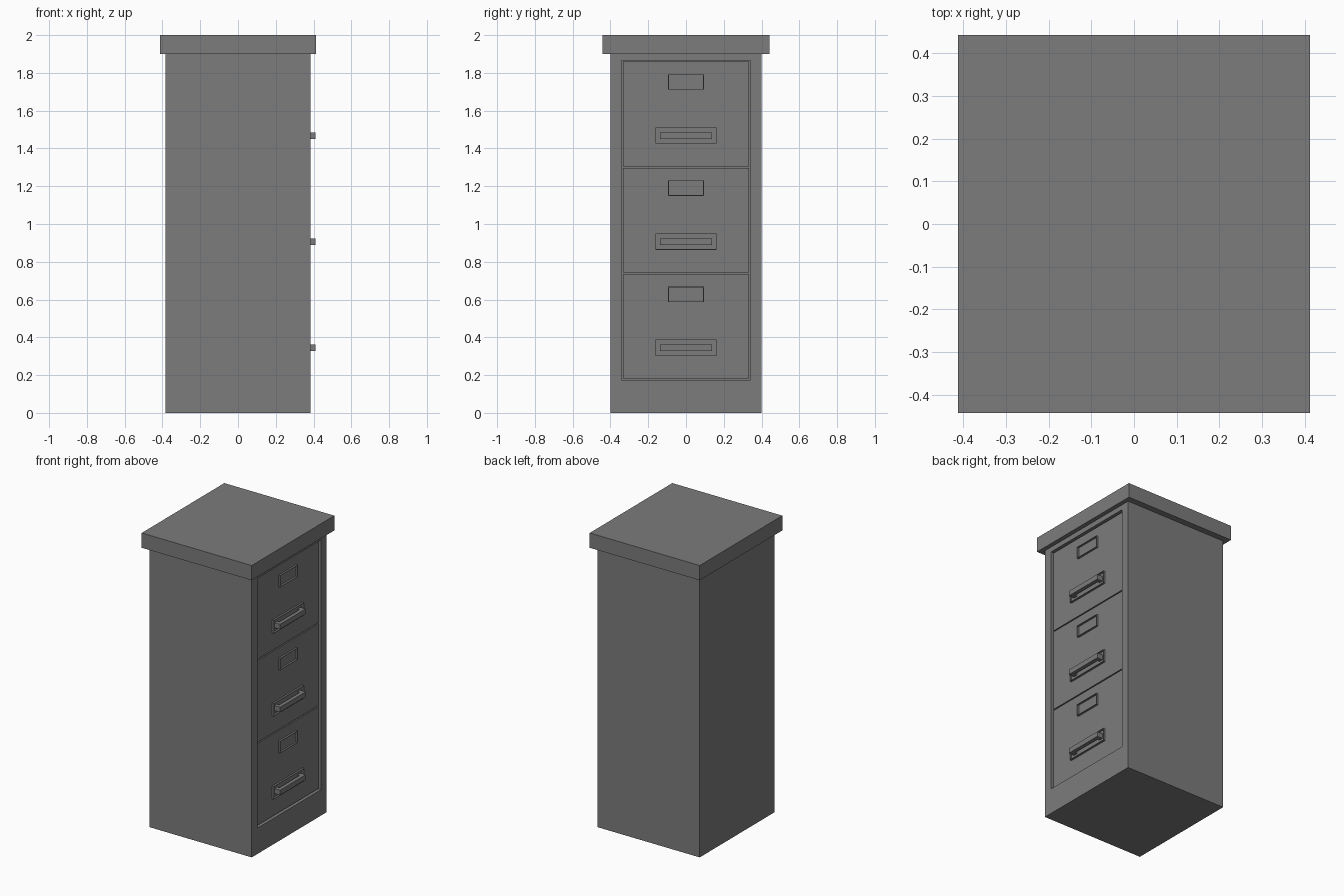
import bpy
import bmesh

if "Cube" in bpy.data.objects:
    bpy.data.objects.remove(bpy.data.objects["Cube"])

# Dark painted metal
metal = bpy.data.materials.new("dark_metal")
metal.diffuse_color = (0.2, 0.2, 0.2, 1)
metal.use_nodes = True
metal.node_tree.nodes["Principled BSDF"].inputs["Base Color"].default_value = metal.diffuse_color


def box(name, x, y, z):
    """Axis-aligned box from (min, max) pairs."""
    bm = bmesh.new()
    bmesh.ops.create_cube(bm, size=1)
    for v in bm.verts:
        v.co = [r[0] if c < 0 else r[1] for c, r in zip(v.co, (x, y, z))]
    me = bpy.data.meshes.new(name)
    bm.to_mesh(me)
    bm.free()
    me.materials.append(metal)
    ob = bpy.data.objects.new(name, me)
    bpy.context.collection.objects.link(ob)
    return ob


def cut(ob, x, y, z):
    """Cut a box-shaped hole and remove the cutter."""
    cutter = box("cutter", x, y, z)
    bpy.context.view_layer.objects.active = ob
    mod = ob.modifiers.new("cut", 'BOOLEAN')
    mod.operation = 'DIFFERENCE'
    mod.solver = 'EXACT'
    mod.object = cutter
    bpy.ops.object.modifier_apply(modifier=mod.name)
    bpy.data.objects.remove(cutter)


FACE = 0.383    # cabinet front plane (+x)
PANEL = 0.369   # drawer front plane, slightly set back
PITCH = 0.5615
RIM = 0.003     # sheet-metal thickness of the frames


def frame(name, hy, z, hz):
    """Thin raised rim standing on a drawer front."""
    ob = box(name, (PANEL - 0.002, FACE - 0.001), (-hy, hy), (z - hz, z + hz))
    cut(ob, (0.3, 0.5), (RIM - hy, hy - RIM), (z - hz + RIM, z + hz - RIM))


# Cabinet shell with one shallow opening for the drawers
cabinet = box("cabinet_body", (-FACE, FACE), (-0.4, 0.4), (0, 1.9))
cut(cabinet, (0.352, 0.5), (-0.341, 0.341), (0.175, 1.866))

# Overhanging top
box("cabinet_top", (-0.412, 0.412), (-0.442, 0.442), (1.9, 2.0))

for i in range(3):
    z0 = 0.182 + i * PITCH
    zh = z0 + 0.163     # handle height

    # Drawer front with thin raised frames for label and handle
    box(f"drawer_front_{i + 1}", (0.352, PANEL), (-0.333, 0.333), (z0, z0 + 0.554))
    frame(f"label_frame_{i + 1}", 0.094, z0 + 0.446, 0.04)
    frame(f"handle_frame_{i + 1}", 0.162, zh, 0.043)

    # Bar handle on two legs inside its frame
    handle = box(f"drawer_handle_{i + 1}", (PANEL - 0.002, 0.411), (-0.137, 0.137), (zh - 0.017, zh + 0.017))
    cut(handle, (0.3, 0.386), (-0.11, 0.11), (zh - 0.1, zh + 0.1))
